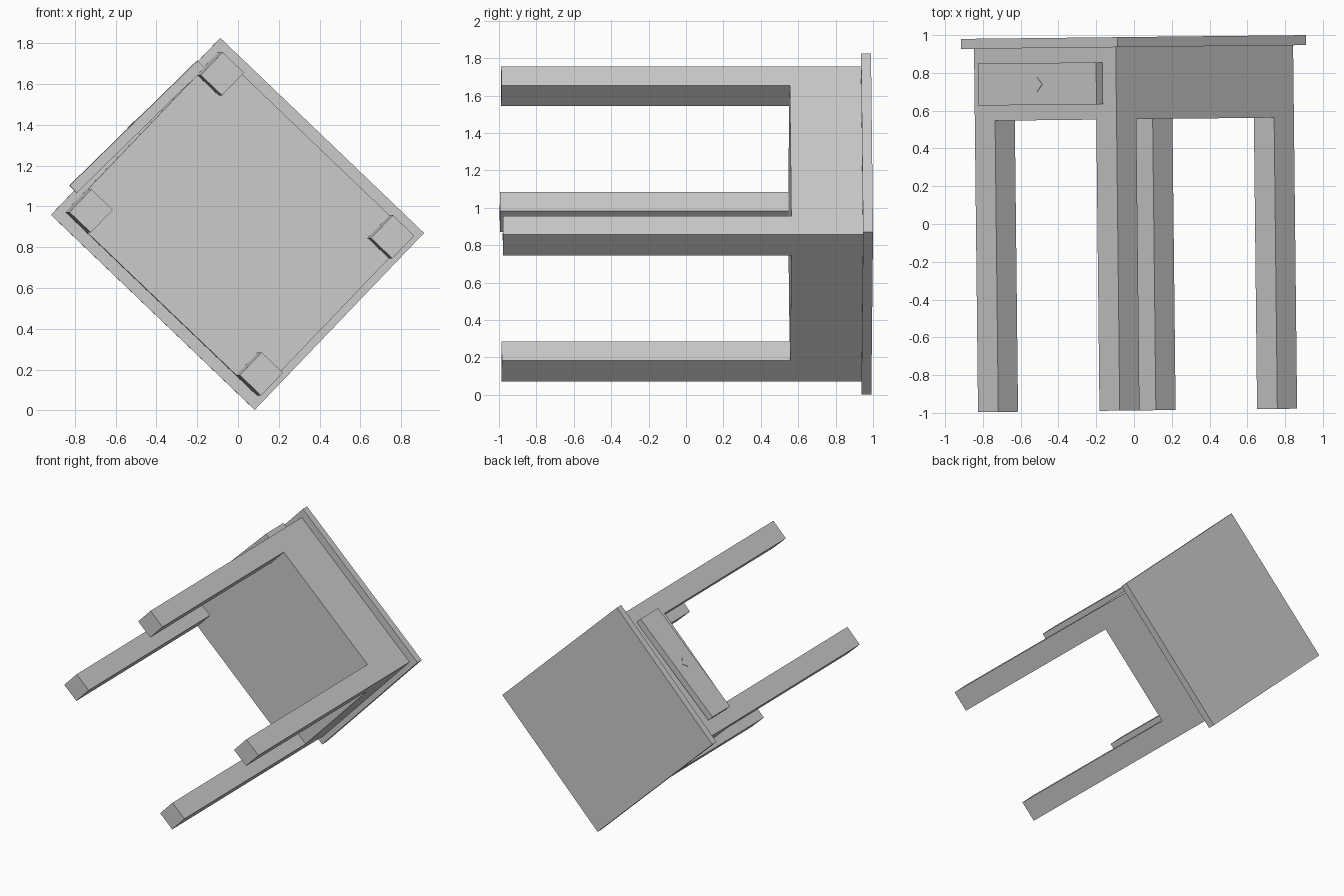
import bpy, bmesh
from math import radians
from mathutils import Matrix

if "Cube" in bpy.data.objects:
    bpy.data.objects.remove(bpy.data.objects["Cube"])

# The table lies on its side: local x runs along the drawer, local -y is the
# drawer side, local z is the table's own "up" (world +y, very slightly tilted)
UP = Matrix(((0, 1, 0), (0, 0, 1), (1, 0, 0)))
PLACE = (Matrix.Translation((0.008, 0, 0.914))
         @ Matrix.Rotation(0.011, 4, 'Z')
         @ Matrix.Rotation(radians(43.75), 4, 'Y')
         @ UP.to_4x4())


def box(name, size, centre, turn=Matrix.Identity(4)):
    bm = bmesh.new()
    bmesh.ops.create_cube(bm, size=1)
    bmesh.ops.scale(bm, vec=size, verts=bm.verts)
    bm.transform(PLACE @ Matrix.Translation(centre) @ turn)
    mesh = bpy.data.meshes.new(name)
    bm.to_mesh(mesh)
    bm.free()
    obj = bpy.data.objects.new(name, mesh)
    bpy.context.collection.objects.link(obj)
    return obj


# Top board and closed apron box
W, D = 1.085, 1.30
box("table_top", (1.20, 1.382, 0.053), (0, 0, 0.9635))
box("apron", (W, D, 0.383), (0, 0, 0.7465))

# Four square legs flush with the apron corners
LW, LD = 0.155, 0.145
for sx, x_name in ((-1, "left"), (1, "right")):
    for sy, y_name in ((-1, "front"), (1, "back")):
        box(f"{y_name}_{x_name}_leg", (LW, LD, 1.543),
            (sx * (W - LW) / 2, sy * (D - LD) / 2, -0.2155))

# Drawer front, sitting slightly askew, with a small flat diamond knob
skew = Matrix.Rotation(0.033, 4, 'Z')
box("drawer_front", (0.876, 0.05, 0.222), (0.0015, -0.687, 0.747), skew)
box("drawer_knob", (0.055, 0.02, 0.055), (0.003, -0.705, 0.745),
    skew @ Matrix.Rotation(radians(45), 4, 'Y'))
